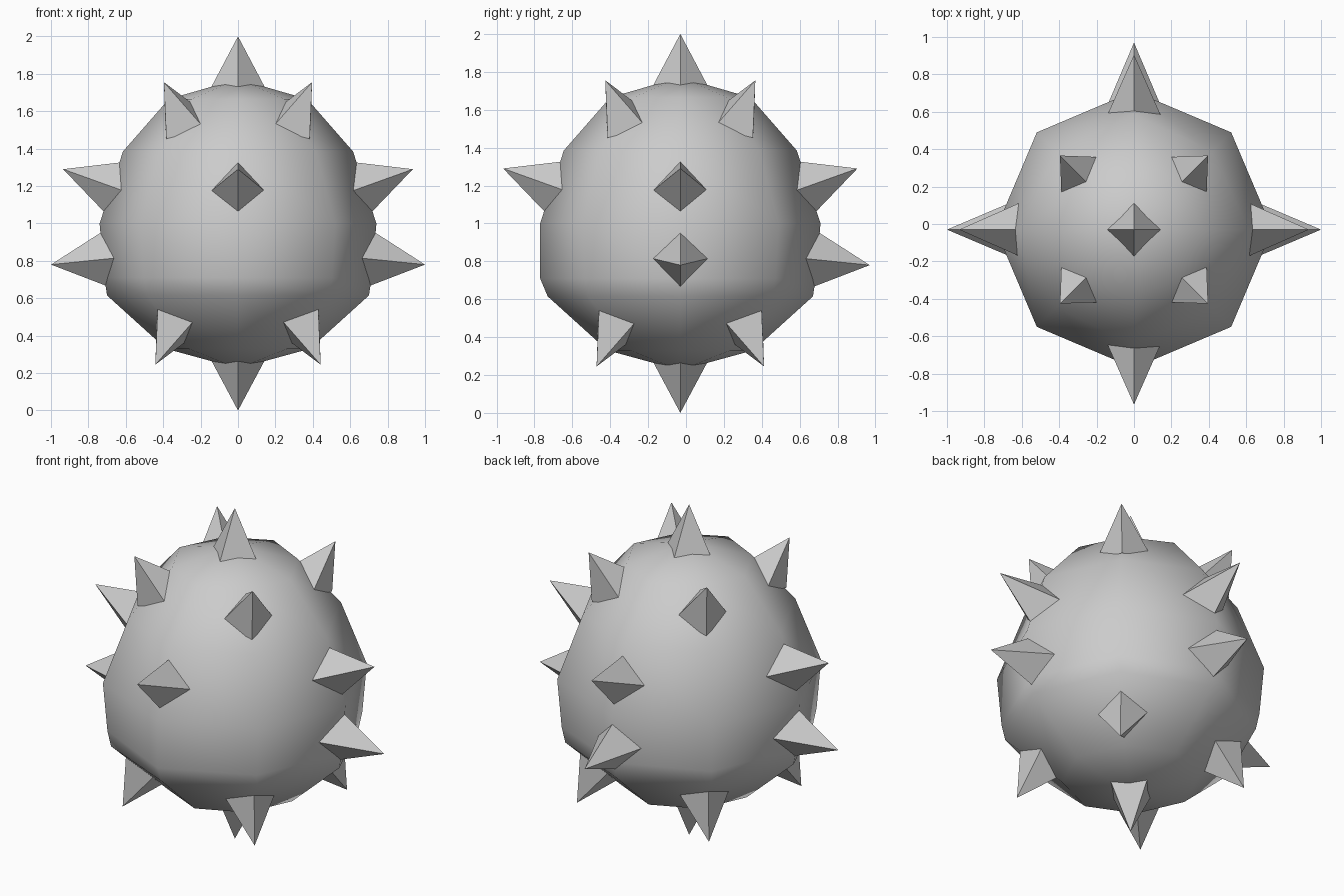
import bpy
import bmesh
from math import cos, sin, pi, sqrt
from mathutils import Vector

cube = bpy.data.objects.get("Cube")
if cube:
    bpy.data.objects.remove(cube, do_unlink=True)

CENTRE = Vector((0, -0.03, 1.0))

grey = bpy.data.materials.new("plain grey")
grey.use_nodes = True
grey.diffuse_color = (0.6, 0.6, 0.6, 1)
grey.node_tree.nodes["Principled BSDF"].inputs["Base Color"].default_value = (0.6, 0.6, 0.6, 1)


def finish(name, bm, smooth):
    bmesh.ops.recalc_face_normals(bm, faces=bm.faces)
    for f in bm.faces:
        f.smooth = smooth
    mesh = bpy.data.meshes.new(name)
    bm.to_mesh(mesh)
    bm.free()
    mesh.materials.append(grey)
    obj = bpy.data.objects.new(name, mesh)
    obj.location = CENTRE
    bpy.context.collection.objects.link(obj)
    return obj


# Body: eight-sided ball, rings of (height, axis radius, diagonal radius)
RINGS = [(0.665, 0.37, 0.35), (0.385, 0.615, 0.59), (0, 0.74, 0.735),
         (-0.29, 0.715, 0.71), (-0.385, 0.70, 0.69), (-0.67, 0.385, 0.375)]
bm = bmesh.new()
loops = []
for z, axis_r, diag_r in RINGS:
    loop = []
    for i in range(8):
        r = diag_r if i % 2 else axis_r
        if i == 6 and z == -0.29:      # the bare front bulges a little
            r = 0.74
        a = i * pi / 4
        loop.append(bm.verts.new((r * cos(a), r * sin(a), z)))
    loops.append(loop)
top = bm.verts.new((0, 0, 0.772))
bottom = bm.verts.new((0, 0, -0.775))
for i in range(8):
    j = (i + 1) % 8
    bm.faces.new((top, loops[0][i], loops[0][j]))
    bm.faces.new((bottom, loops[-1][j], loops[-1][i]))
    for a, b in zip(loops, loops[1:]):
        bm.faces.new((a[i], b[i], b[j], a[j]))
finish("body", bm, True)


def spike(name, angle, tip, base, recess, half=0.14):
    """Four-sided spike; tip and base are (radius, height) at the given angle."""
    out = Vector((cos(angle), sin(angle), 0))
    side = Vector((-sin(angle), cos(angle), 0))
    up = Vector((0, 0, 1))
    apex = out * tip[0] + up * tip[1]
    foot = out * base[0] + up * base[1]
    normal = (apex - foot).normalized()
    rise = side.cross(normal)
    corners = [foot + rise * half, foot + side * half - normal * recess,
               foot - rise * half, foot - side * half - normal * recess]
    corners = [apex + (c - apex) * 1.06 for c in corners]   # sink into the body
    bm = bmesh.new()
    tip_v = bm.verts.new(apex)
    ring = [bm.verts.new(c) for c in corners]
    for i in range(4):
        bm.faces.new((tip_v, ring[i], ring[(i + 1) % 4]))
    finish(name, bm, False)


# Pole spikes
spike("top_spike", 0, (0, 1.0), (0, 0.735), 0)
spike("bottom_spike", 0, (0, -1.0), (0, -0.738), 0)

# Side spikes; the front has only the upper one
for i, place in enumerate(("left", "back", "right", "front")):
    a = i * pi / 2
    spike(place + "_upper_spike", a, (0.935, 0.29), (0.67, 0.195), 0.055)
    if place != "front":
        spike(place + "_lower_spike", a, (1.0, -0.22), (0.725, -0.192), 0.055)

# Diagonal spikes on the shoulders and underside
for i, place in enumerate(("back_left", "back_right", "front_right", "front_left")):
    a = pi / 4 + i * pi / 2
    spike(place + "_shoulder_spike", a, (0.56, 0.755), (0.425, 0.545), 0.03)
    spike(place + "_underside_spike", a, (0.625, -0.755), (0.49, -0.545), 0.03)
